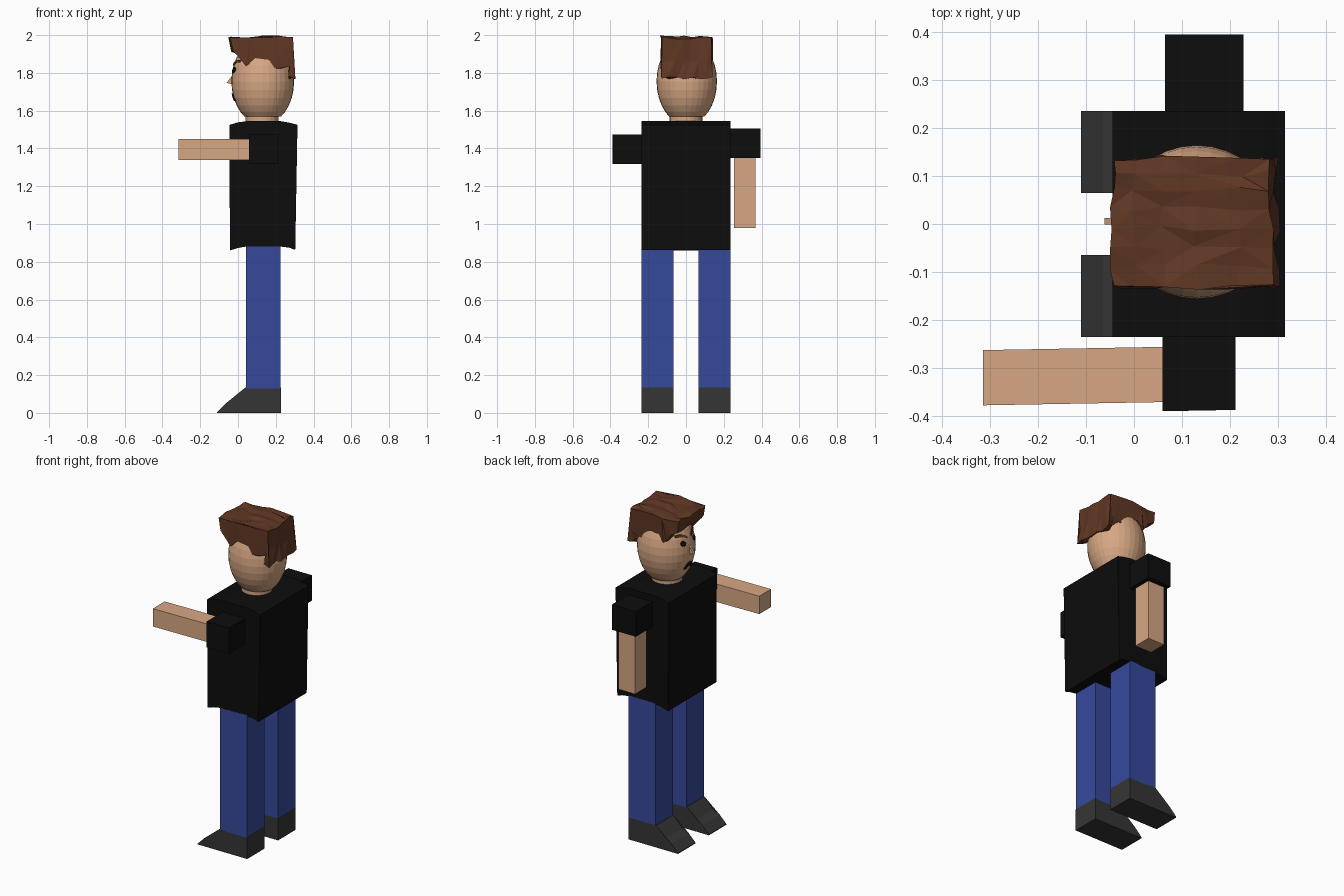
import bpy, bmesh, math, random
from mathutils import Vector

if "Cube" in bpy.data.objects:
    bpy.data.objects.remove(bpy.data.objects["Cube"])

random.seed(4)


def mat(name, r, g, b):
    m = bpy.data.materials.new(name)
    m.diffuse_color = (r, g, b, 1)
    m.use_nodes = True
    m.node_tree.nodes["Principled BSDF"].inputs["Base Color"].default_value = m.diffuse_color
    return m


SKIN = mat("skin", 0.68, 0.39, 0.23)
SHIRT = mat("black cloth", 0.004, 0.004, 0.004)
JEANS = mat("blue denim", 0.037, 0.066, 0.33)
SHOE = mat("dark grey leather", 0.036, 0.036, 0.036)
HAIR = mat("brown hair", 0.115, 0.038, 0.017)
DARK = mat("black detail", 0.006, 0.005, 0.005)


def finish(name, bm, material):
    bmesh.ops.recalc_face_normals(bm, faces=bm.faces)
    me = bpy.data.meshes.new(name)
    bm.to_mesh(me)
    bm.free()
    me.materials.append(material)
    ob = bpy.data.objects.new(name, me)
    bpy.context.collection.objects.link(ob)
    return ob


def slab(name, profile, ys, material, jitter=0.0):
    """Side profile (x, z) swept through the y stations, optionally roughened."""
    bm = bmesh.new()
    j = lambda: random.uniform(-jitter, jitter)
    rings = [[bm.verts.new((x + j(), y + j(), min(z + j(), 2.0))) for x, z in profile] for y in ys]
    n = len(profile)
    for a, b in zip(rings, rings[1:]):
        for i in range(n):
            bm.faces.new((a[i], a[(i + 1) % n], b[(i + 1) % n], b[i]))
    caps = [bm.faces.new(rings[0]), bm.faces.new(rings[-1])]
    bmesh.ops.triangulate(bm, faces=bm.faces if jitter else caps)
    return finish(name, bm, material)


def box(name, x0, x1, y0, y1, z0, z1, material):
    return slab(name, [(x0, z0), (x1, z0), (x1, z1), (x0, z1)], (y0, y1), material)


# shirt body with slightly drooping front and back edges
slab("shirt_body", [(-0.043, 0.86), (0.0, 0.873), (0.04, 0.88), (0.23, 0.88), (0.27, 0.875),
                    (0.303, 0.863), (0.315, 1.525), (0.27, 1.537), (0.22, 1.545), (0.05, 1.545),
                    (0.0, 1.538), (-0.045, 1.525)], (-0.235, 0.235), SHIRT)

# legs and shoes, both sides
shoe = [(0.227, 0), (0.227, 0.135), (0.04, 0.135), (-0.02, 0.07), (-0.065, 0.05), (-0.11, 0.005), (-0.11, 0)]
for side, s in (("right", 1), ("left", -1)):
    ys = sorted((0.065 * s, 0.235 * s))
    box(side + "_leg", 0.042, 0.226, *ys, 0.13, 0.885, JEANS)
    slab(side + "_shoe", shoe, ys, SHOE)

# hanging arm
box("hanging_sleeve", 0.065, 0.228, 0.23, 0.395, 1.35, 1.505, SHIRT)
box("hanging_forearm", 0.09, 0.203, 0.254, 0.367, 0.98, 1.36, SKIN)

# raised arm, turned very slightly
for ob in (box("raised_sleeve", 0.059, 0.211, -0.39, -0.23, 1.317, 1.475, SHIRT),
           box("raised_forearm", -0.315, 0.07, -0.371, -0.256, 1.34, 1.45, SKIN)):
    for v in ob.data.vertices:
        v.co.y += 0.018 * (v.co.x - 0.06)

# neck
bm = bmesh.new()
bmesh.ops.create_cone(bm, cap_ends=True, segments=24, radius1=0.087, radius2=0.087, depth=0.08)
bmesh.ops.translate(bm, vec=(0.128, 0, 1.56), verts=bm.verts)
finish("neck", bm, SKIN)

# head: faceted ellipsoid with a flat chin
C, R = Vector((0.131, 0.004, 1.755)), Vector((0.166, 0.16, 0.23))
bm = bmesh.new()
bmesh.ops.create_uvsphere(bm, u_segments=32, v_segments=16, radius=1)
for v in bm.verts:
    v.co = C + Vector(a * b for a, b in zip(v.co, R))
cut = bmesh.ops.bisect_plane(bm, geom=bm.verts[:] + bm.edges[:] + bm.faces[:], plane_co=(0, 0, 1.57),
                             plane_no=(0, 0, -1), clear_outer=True)
bmesh.ops.holes_fill(bm, edges=[e for e in bm.edges if e.is_boundary], sides=0)
finish("head", bm, SKIN)

# blocky rough hair: overhanging fringe, sideburns and a flat back panel
slab("hair", [(-0.044, 1.985), (-0.03, 1.91), (0.01, 1.895), (0.04, 1.84), (0.06, 1.84), (0.085, 1.88),
              (0.16, 1.87), (0.2, 1.825), (0.225, 1.825), (0.268, 1.84), (0.272, 1.775), (0.298, 1.772),
              (0.291, 1.86), (0.285, 1.985), (0.22, 1.99), (0.13, 1.993), (0.06, 1.982), (0.0, 1.985)],
     (-0.132, -0.09, -0.05, -0.01, 0.03, 0.07, 0.105, 0.138), HAIR, 0.007)


def face_x(y, z):
    """Front surface of the head."""
    k = 1 - ((y - C.y) / R.y) ** 2 - ((z - C.z) / R.z) ** 2
    return C.x - R.x * math.sqrt(max(k, 0))


def plate(name, outline, material):
    """Thin patch (y, z) that follows the front of the head."""
    bm = bmesh.new()
    rings = [[bm.verts.new((face_x(y, z) + d, y, z)) for y, z in outline] for d in (-0.006, 0.003)]
    n = len(outline)
    for i in range(n):
        bm.faces.new((rings[0][i], rings[0][(i + 1) % n], rings[1][(i + 1) % n], rings[1][i]))
    for r in rings:
        bm.faces.new(r)
    finish(name, bm, material)


# eyes and slanting brows
for side, s in (("right", 1), ("left", -1)):
    ring = [math.tau * i / 12 for i in range(12)]
    plate(side + "_eye", [(C.y + s * 0.052 + 0.015 * math.cos(a), 1.815 + 0.015 * math.sin(a)) for a in ring], DARK)
    plate(side + "_brow", [(C.y + s * y, z) for y, z in
                           ((0.02, 1.84), (0.055, 1.855), (0.085, 1.855), (0.085, 1.868), (0.055, 1.869), (0.02, 1.853))], HAIR)

# nose
slab("nose", [(-0.02, 1.8), (-0.061, 1.747), (-0.02, 1.737)], (-0.001, 0.013), SKIN)

# mouth: downturned arch
arc = [math.pi * i / 8 for i in range(9)]
plate("mouth", [(C.y + 0.036 * math.cos(a), 1.65 + 0.04 * math.sin(a)) for a in arc]
      + [(C.y + 0.02 * math.cos(a), 1.65 + 0.018 * math.sin(a)) for a in reversed(arc)], DARK)
